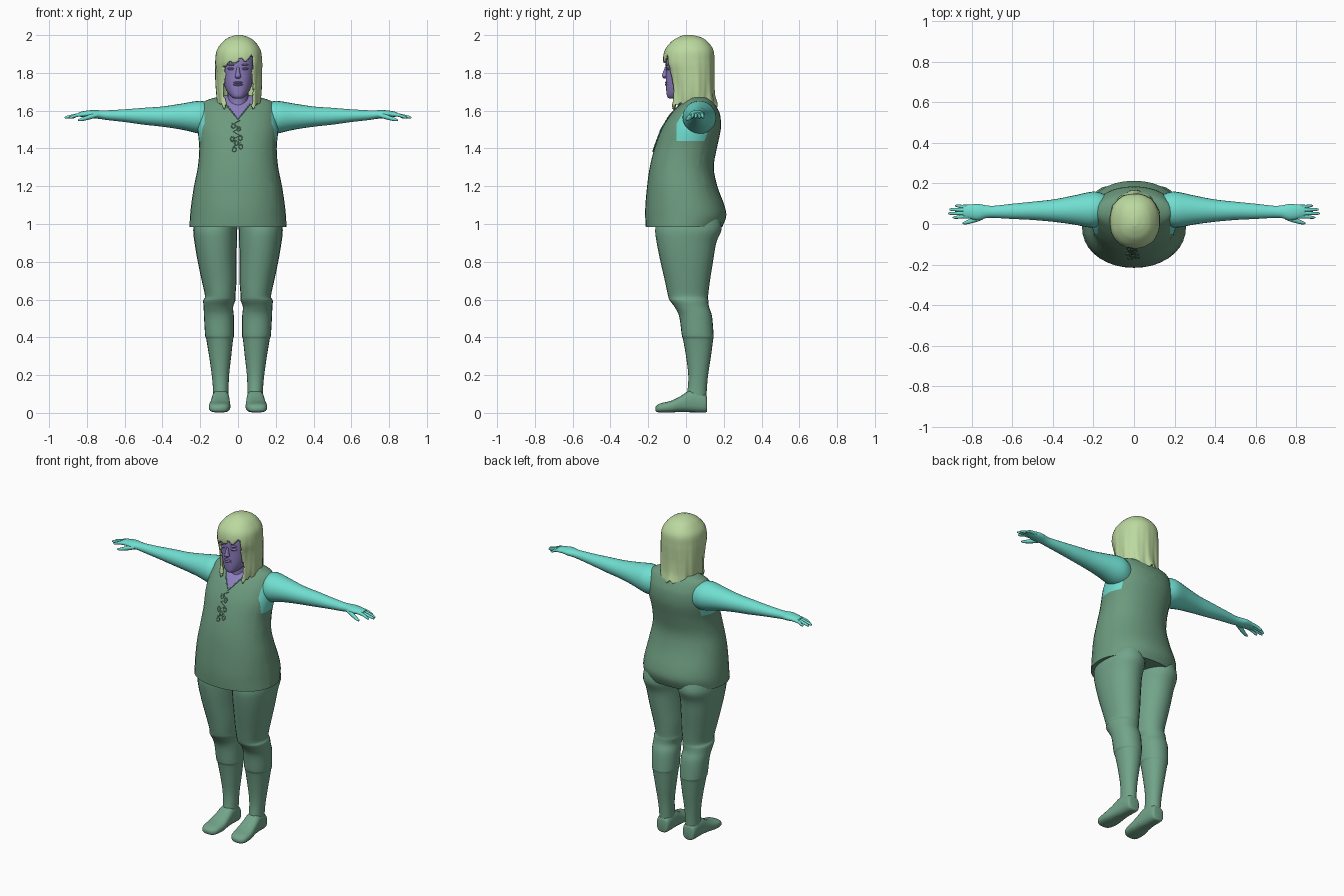
import bpy, bmesh, math
from mathutils import Vector


def material(name, r, g, b):
    def lin(c):
        c /= 255
        return c / 12.92 if c <= 0.04045 else ((c + 0.055) / 1.055) ** 2.4
    m = bpy.data.materials.new(name)
    m.diffuse_color = (lin(r), lin(g), lin(b), 1)
    return m


TUNIC = material("tunic_green", 108, 154, 126)
LEGS = material("trouser_green", 114, 164, 138)
SLEEVE = material("turquoise", 112, 222, 208)
SKIN = material("violet", 142, 126, 190)
HAIR = material("pale_lime", 188, 217, 160)


def spline(rows, k):
    """Catmull-Rom interpolation of section rows."""
    out = []
    for i in range(len(rows) - 1):
        p = [rows[max(0, min(len(rows) - 1, i + j))] for j in (-1, 0, 1, 2)]
        for s in range(k):
            t = s / k
            out.append([0.5 * (2 * b + (c - a) * t + (2 * a - 5 * b + 4 * c - d) * t * t
                               + (3 * b - a - 3 * c + d) * t ** 3) for a, b, c, d in zip(*p)])
    return out + [list(rows[-1])]


def loft(name, rows, axis, mats, seg=24, k=4, n=2.0, mirror=False, edit=None):
    """Rows are (position, min_a, max_a, min_b, max_b) across the axis."""
    bm = bmesh.new()
    rings = []
    for t, a0, a1, b0, b1 in spline(rows, k):
        ring = []
        for i in range(seg):
            ang = 2 * math.pi * i / seg
            c, s = math.cos(ang), math.sin(ang)
            a = (a0 + a1) / 2 + (a1 - a0) / 2 * math.copysign(abs(c) ** (2 / n), c)
            b = (b0 + b1) / 2 + (b1 - b0) / 2 * math.copysign(abs(s) ** (2 / n), s)
            ring.append(bm.verts.new({"x": (t, a, b), "y": (a, t, b), "z": (a, b, t)}[axis]))
        rings.append(ring)
    for r0, r1 in zip(rings, rings[1:]):
        for i in range(seg):
            j = (i + 1) % seg
            bm.faces.new((r0[i], r0[j], r1[j], r1[i]))
    bm.faces.new(rings[0])
    bm.faces.new(rings[-1])
    bmesh.ops.recalc_face_normals(bm, faces=bm.faces)
    if edit:
        edit(bm)
    me = bpy.data.meshes.new(name)
    bm.to_mesh(me)
    bm.free()
    for m in mats:
        me.materials.append(m)
    ob = bpy.data.objects.new(name, me)
    bpy.context.collection.objects.link(ob)
    if mirror:
        ob.modifiers.new("mirror", "MIRROR").use_mirror_merge = False
    return ob


def cord(name, pts, closed=False, r=0.003):
    cu = bpy.data.curves.new(name, "CURVE")
    cu.dimensions = "3D"
    cu.bevel_depth, cu.bevel_resolution = r, 1
    sp = cu.splines.new("POLY")
    sp.points.add(len(pts) - 1)
    for p, q in zip(sp.points, pts):
        p.co = (*q, 1)
    sp.use_cyclic_u = closed
    cu.materials.append(TUNIC)
    bpy.context.collection.objects.link(bpy.data.objects.new(name, cu))


# Tunic, with armholes and a V neck cut in
V_TIP, V_SLOPE = 1.555, 0.8


def cut_tunic(bm):
    cuts = [((0, 0, V_TIP), (1, 0, -V_SLOPE)), ((0, 0, V_TIP), (1, 0, V_SLOPE)),
            ((0.178, 0, 0), (1, 0, 0)), ((-0.178, 0, 0), (1, 0, 0)),
            ((0, 0, 1.44), (0, 0, 1)), ((0, -0.05, 0), (0, 1, 0))]
    for co, no in cuts:
        bmesh.ops.bisect_plane(bm, geom=bm.verts[:] + bm.edges[:] + bm.faces[:],
                               plane_co=co, plane_no=Vector(no).normalized())
    for f in bm.faces:
        c = f.calc_center_median()
        if abs(c.x) > 0.178 and c.z > 1.44 and c.y > -0.05:
            f.material_index = 1
        elif c.y < 0.03 and abs(c.x) < (c.z - V_TIP) * V_SLOPE:
            f.material_index = 2


TORSO = [(0.985, -.257, .257, -.213, .192), (1.04, -.254, .254, -.216, .213),
         (1.1, -.248, .248, -.215, .203), (1.2, -.233, .233, -.206, .166),
         (1.3, -.213, .213, -.192, .147), (1.4, -.205, .205, -.167, .163),
         (1.5, -.213, .213, -.13, .184), (1.57, -.207, .207, -.088, .182),
         (1.61, -.198, .198, -.055, .168), (1.64, -.187, .187, -.025, .15),
         (1.656, -.165, .165, -.005, .135), (1.672, -.11, .11, .01, .12),
         (1.685, -.05, .05, .03, .1)]
loft("tunic", TORSO, "z", (TUNIC, SLEEVE, SKIN), seg=36, n=2.15, edit=cut_tunic)


def on_chest(x, z):
    for a, b in zip(TORSO, TORSO[1:]):
        if a[0] <= z <= b[0]:
            t = (z - a[0]) / (b[0] - a[0])
            w, y0, y1 = (a[i] + (b[i] - a[i]) * t for i in (2, 3, 4))
            return (x, (y0 + y1) / 2 - (y1 - y0) / 2 * math.sqrt(1 - (x / w) ** 2) - 0.004, z)


# Neck edging, lacing and decorative loops
cord("neck_edging", [on_chest(x, V_TIP + abs(x) / V_SLOPE) for x in
                     (-.065, -.04, -.02, 0, .02, .04, .065)])
cord("lacing", [on_chest(.018 * (-1) ** i - .008, 1.55 - .02 * i) for i in range(8)])
for i, (x, z) in enumerate([(-.025, 1.52), (.004, 1.505), (-.03, 1.45), (.012, 1.455),
                            (-.008, 1.43), (.015, 1.41), (-.02, 1.395)]):
    cord(f"lace_loop_{i}", [on_chest(x + .01 * math.cos(a * math.pi / 4),
                                     z + .012 * math.sin(a * math.pi / 4))
                            for a in range(8)], True)

# Legs and boots
loft("leg", [(1.03, .003, .225, -.15, .18), (.97, .004, .237, -.163, .188),
             (.9, .006, .23, -.155, .16), (.8, .008, .213, -.135, .143),
             (.7, .008, .192, -.112, .127), (.62, .014, .175, -.095, .117),
             (.595, .014, .184, -.086, .118), (.56, .026, .182, -.06, .122),
             (.51, .022, .18, -.036, .138), (.41, .022, .174, -.022, .146),
             (.39, .026, .168, -.016, .144), (.3, .036, .153, 0, .132),
             (.2, .047, .139, .012, .117), (.12, .05, .132, .008, .11),
             (.05, .05, .132, -.005, .108)], "z", (LEGS,), seg=24, n=2.15, mirror=True)
loft("boot_foot", [(.112, .065, .118, .01, .075), (.1, .05, .132, .002, .1),
                   (.03, .046, .138, .003, .122), (-.03, .042, .146, .005, .088),
                   (-.08, .04, .154, .002, .064), (-.13, .047, .153, .002, .052),
                   (-.152, .062, .142, .004, .042), (-.162, .085, .122, .012, .03)],
     "y", (LEGS,), seg=20, n=2.7, mirror=True)

# Arms, palms and fingers
loft("arm", [(.14, .01, .145, 1.48, 1.635), (.2, -.018, .16, 1.478, 1.652),
             (.3, -.002, .14, 1.5, 1.637), (.4, .011, .121, 1.515, 1.622),
             (.5, .02, .11, 1.526, 1.615), (.6, .025, .1, 1.54, 1.607),
             (.69, .03, .09, 1.55, 1.602), (.73, .029, .092, 1.556, 1.602),
             (.77, .019, .099, 1.56, 1.603), (.815, .027, .094, 1.565, 1.598),
             (.845, .036, .088, 1.57, 1.59)], "x", (SLEEVE,), mirror=True)
for i, (y, tip) in enumerate([(.036, .895), (.053, .918), (.07, .912), (.086, .885)]):
    y2 = y + (y - .06) * .15
    loft(f"finger_{i}", [(.80, y - .01, y + .01, 1.571, 1.592),
                         (.85, y - .009, y + .009, 1.567, 1.586),
                         (tip - .012, y2 - .007, y2 + .007, 1.558, 1.573),
                         (tip, y2 - .002, y2 + .002, 1.561, 1.566)],
         "x", (SLEEVE,), seg=10, k=3, mirror=True)
loft("thumb", [(.745, .022, .048, 1.565, 1.59), (.785, .008, .035, 1.553, 1.58),
               (.83, -.002, .016, 1.544, 1.562), (.848, .001, .007, 1.547, 1.553)],
     "x", (SLEEVE,), seg=10, k=3, mirror=True)

# Neck and head
loft("neck", [(1.57, -.06, .06, -.05, .1), (1.63, -.055, .055, -.035, .095),
              (1.72, -.055, .055, -.045, .09)], "z", (SKIN,))
loft("head", [(1.664, -.02, .02, -.088, -.05), (1.675, -.037, .037, -.1, .0),
              (1.7, -.058, .058, -.104, .05), (1.74, -.075, .075, -.106, .09),
              (1.8, -.086, .086, -.106, .11), (1.87, -.09, .09, -.106, .12),
              (1.93, -.075, .075, -.08, .1), (1.965, -.03, .03, -.03, .06)],
     "z", (SKIN,), seg=32, n=2.2)
loft("nose", [(1.77, -.008, .008, -.116, -.09), (1.78, -.017, .017, -.126, -.09),
              (1.79, -.013, .013, -.126, -.09), (1.83, -.007, .007, -.112, -.09)],
     "z", (SKIN,), seg=12)
for nm, z, h in (("upper_lip", 1.749, .005), ("lower_lip", 1.738, .006)):
    loft(nm, [(-.026, -.103, -.097, z - .001, z + .001), (-.012, -.111, -.095, z - h, z + h),
              (.012, -.111, -.095, z - h, z + h), (.026, -.103, -.097, z - .001, z + .001)],
         "x", (SKIN,), seg=10)
for nm, z, h, y in (("eyelid", 1.822, .008, -.101), ("brow", 1.843, .005, -.104)):
    loft(nm, [(.016, y, y + .01, z - .001, z + .001), (.027, y - .006, y + .02, z - h, z + h),
              (.043, y - .003, y + .02, z - h, z + h), (.055, y + .006, y + .02, z - .001, z + .001)],
         "x", (SKIN,), seg=10, mirror=True)


# Hair shell with wavy locks, ragged hem and a face opening
def style_hair(bm):
    for v in bm.verts:
        a = math.atan2(v.co.y - .02, v.co.x)
        w = max(0, min(1, (1.95 - v.co.z) / .3))
        s = 1 + w * (.022 * math.sin(11 * a + 6 * v.co.z) + .012 * math.sin(23 * a))
        v.co.x *= s
        v.co.y = .02 + (v.co.y - .02) * s
        hem = max(0, min(1, (1.76 - v.co.z) / .16))
        v.co.z += hem * (.028 * abs(math.sin(4.5 * a + .6)) + .016 * abs(math.sin(11 * a)))
    gone = []
    for f in bm.faces:
        c = f.calc_center_median()
        fringe = 1.862 + .25 * c.x + .012 * math.sin(c.x * 110)
        side = .078 + .006 * math.sin(c.z * 45)
        if len(f.verts) > 4 and c.z < 1.7 or c.y < 0 and abs(c.x - .003) < side and c.z < fringe:
            gone.append(f)
    bmesh.ops.delete(bm, geom=gone, context="FACES")


hair = loft("hair", [(1.60, -.105, .113, -.105, .165), (1.66, -.113, .122, -.09, .152),
                     (1.74, -.118, .127, -.088, .148), (1.8, -.12, .128, -.1, .149),
                     (1.86, -.12, .128, -.12, .15), (1.92, -.112, .12, -.112, .145),
                     (1.965, -.08, .09, -.078, .115), (1.988, -.048, .058, -.042, .08),
                     (2.0, -.012, .02, -.01, .035)],
            "z", (HAIR,), seg=96, k=7, n=2.25, edit=style_hair)
shell = hair.modifiers.new("thickness", "SOLIDIFY")
shell.thickness, shell.offset = 0.012, -1

# Smooth shading with crisp edges
for ob in bpy.data.objects:
    if ob.type == "MESH":
        ob.select_set(True)
        bpy.context.view_layer.objects.active = ob
bpy.ops.object.shade_smooth_by_angle(angle=math.radians(45))
